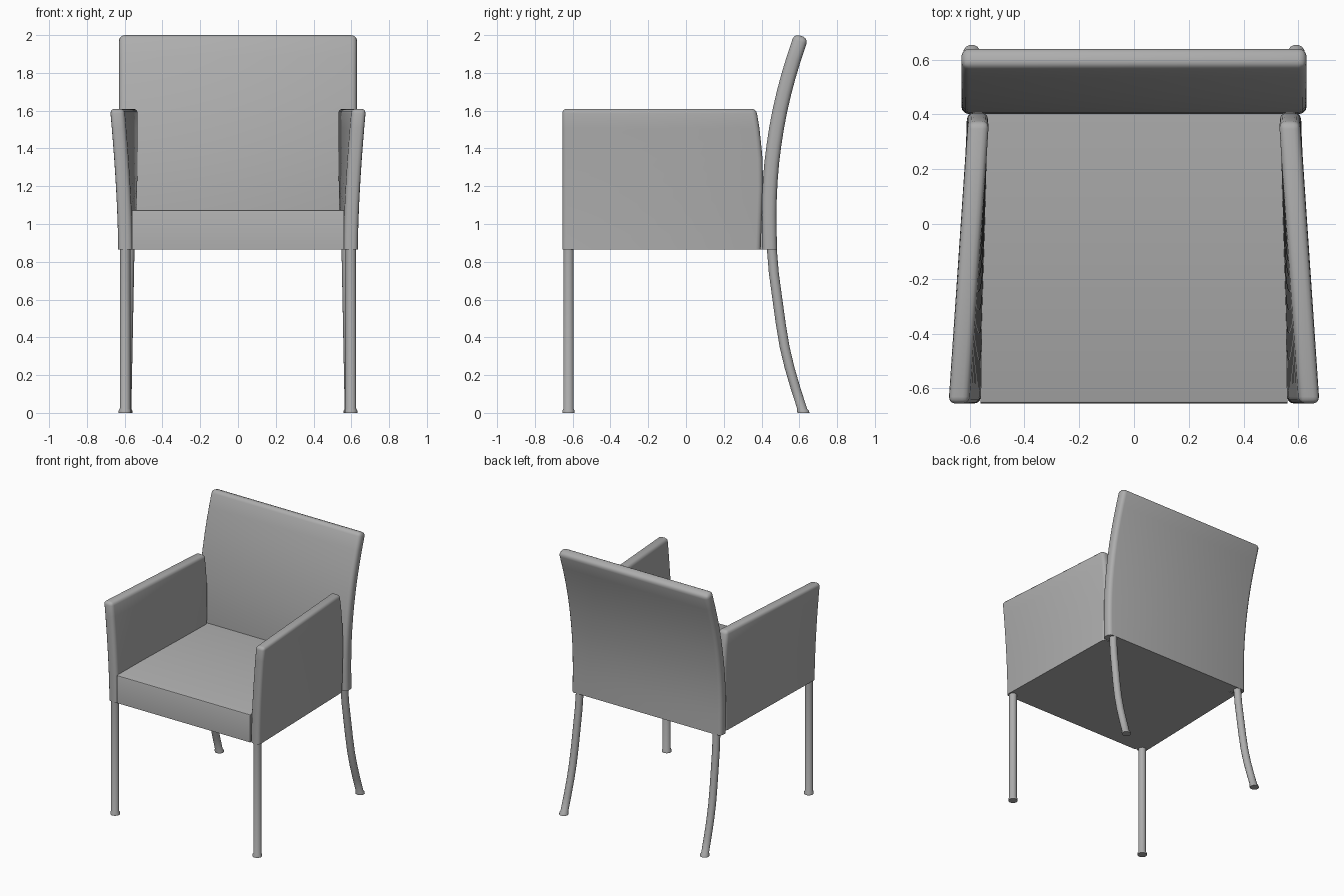
import bpy, bmesh, math
from mathutils import Vector

default = bpy.data.objects.get("Cube")
if default:
    bpy.data.objects.remove(default, do_unlink=True)

grey = bpy.data.materials.new("soft grey")
grey.use_nodes = True
COLOUR = (0.42, 0.42, 0.42, 1)
grey.diffuse_color = COLOUR
grey.node_tree.nodes["Principled BSDF"].inputs["Base Color"].default_value = COLOUR

BASE = 0.865      # underside of the upholstery
ARM_TOP = 1.61


def interpolate(points, z):
    """Piecewise linear value at height z; points are (z, value), rising."""
    for (z0, a), (z1, b) in zip(points, points[1:]):
        if z <= z1:
            return a + (b - a) * (z - z0) / (z1 - z0)
    return points[-1][1]


def finish(name, bm):
    bmesh.ops.recalc_face_normals(bm, faces=bm.faces)
    mesh = bpy.data.meshes.new(name)
    bm.to_mesh(mesh)
    bm.free()
    mesh.materials.append(grey)
    obj = bpy.data.objects.new(name, mesh)
    bpy.context.collection.objects.link(obj)
    bpy.ops.object.select_all(action="DESELECT")
    obj.select_set(True)
    bpy.context.view_layer.objects.active = obj
    bpy.ops.object.shade_smooth_by_angle(angle=math.radians(35))
    return obj


def padded_panel(name, low, high, radius, cuts, bend):
    """Box with rounded edges except at its base, sliced along z and then bent."""
    low, high = Vector(low), Vector(high)
    bm = bmesh.new()
    bmesh.ops.create_cube(bm, size=1)
    for v in bm.verts:
        v.co = Vector(l + (h - l) * (c + 0.5) for l, h, c in zip(low, high, v.co))
    edges = [e for e in bm.edges if max(v.co.z for v in e.verts) > low.z + 0.01]
    bmesh.ops.bevel(bm, geom=edges, offset=radius, segments=3, profile=0.5,
                    affect="EDGES")
    for i in range(1, cuts):
        z = low.z + (high.z - radius - low.z) * i / cuts
        bmesh.ops.bisect_plane(bm, geom=bm.verts[:] + bm.edges[:] + bm.faces[:],
                               plane_co=(0, 0, z), plane_no=(0, 0, 1))
    for v in bm.verts:
        v.co = bend(v.co)
    return finish(name, bm)


def leg(name, path, radius, sides=14):
    """Tube of level rings through the path, flared at the foot."""
    bm = bmesh.new()
    rings = []
    for i, (x, y, z) in enumerate(path):
        r = radius * (1.2 if i < 2 else 1)
        turn = [2 * math.pi * k / sides for k in range(sides)]
        rings.append([bm.verts.new((x + r * math.cos(a), y + r * math.sin(a), z))
                      for a in turn])
    for a, b in zip(rings, rings[1:]):
        for k in range(sides):
            n = (k + 1) % sides
            bm.faces.new((a[k], a[n], b[n], b[k]))
    bm.faces.new(rings[0])
    bm.faces.new(rings[-1])
    return finish(name, bm)


# Seat: tapers towards the back, with a small rounded front lip
bm = bmesh.new()
bmesh.ops.create_cube(bm, size=1)
for v in bm.verts:
    back = v.co.y > 0
    v.co = ((0.545 if back else 0.56) * (1 if v.co.x > 0 else -1),
            0.42 if back else -0.655,
            1.075 if v.co.z > 0 else BASE)
lip = [e for e in bm.edges if all(v.co.y < 0 and v.co.z > 1 for v in e.verts)]
bmesh.ops.bevel(bm, geom=lip, offset=0.01, segments=2, profile=0.5, affect="EDGES")
finish("seat", bm)

# Backrest: curves away from the seat towards the top
BACK_CURVE = [(0.86, 0.443), (1.0, 0.44), (1.1, 0.44), (1.2, 0.444), (1.3, 0.451),
              (1.4, 0.463), (1.5, 0.478), (1.6, 0.497), (1.7, 0.52),
              (1.8, 0.547), (1.9, 0.578), (2.0, 0.612)]


def bend_back(co):
    centre = interpolate(BACK_CURVE, co.z)
    tilt = math.atan(interpolate(BACK_CURVE, co.z + 0.05) - centre) if co.z < 1.9 else 0
    slope = (interpolate(BACK_CURVE, min(co.z + 0.05, 2))
             - interpolate(BACK_CURVE, max(co.z - 0.05, BASE))) * 10
    tilt = math.atan(slope) if co.z < 1.9 else math.atan(0.34)
    if co.z <= BASE + 0.001:
        tilt = 0
    return Vector((co.x, centre + co.y * math.cos(tilt), co.z - co.y * math.sin(tilt)))


padded_panel("backrest", (-0.63, -0.039, BASE), (0.63, 0.039, 1.995), 0.028, 12,
             bend_back)

# Arms: flare outwards at the front, stay upright and closer together at the back
ARM_BACK = [(0.86, 0.395), (1.2, 0.408), (1.35, 0.405), (1.5, 0.39), (1.62, 0.37)]


def bend_arm(side):
    def bend(co):
        rise = max(0, (co.z - BASE) / (ARM_TOP - BASE)) ** 1.6
        front = 0.597 + 0.044 * rise
        back = 0.572 - 0.005 * rise
        centre = front + (back - front) * co.y
        depth = interpolate(ARM_BACK, co.z) + 0.655
        return Vector((side * (centre + co.x), -0.655 + depth * co.y, co.z))
    return bend


for side, label in ((1, "left"), (-1, "right")):
    padded_panel(label + "_arm", (-0.038, 0, BASE), (0.038, 1, ARM_TOP), 0.024, 9,
                 bend_arm(side))
    # Straight front leg
    leg(label + "_front_leg",
        [(side * 0.598, -0.622, z) for z in (0, 0.012, 0.022, BASE + 0.02)], 0.028)
    # Back leg sweeping backwards to the floor
    sweep = [(0, 0.622), (0.012, 0.619), (0.022, 0.615), (0.13, 0.58), (0.24, 0.548),
             (0.35, 0.522), (0.47, 0.502), (0.6, 0.484), (0.74, 0.465), (0.885, 0.453)]
    leg(label + "_back_leg",
        [(side * (0.592 - 0.017 * z / BASE), y, z) for z, y in sweep], 0.027)
